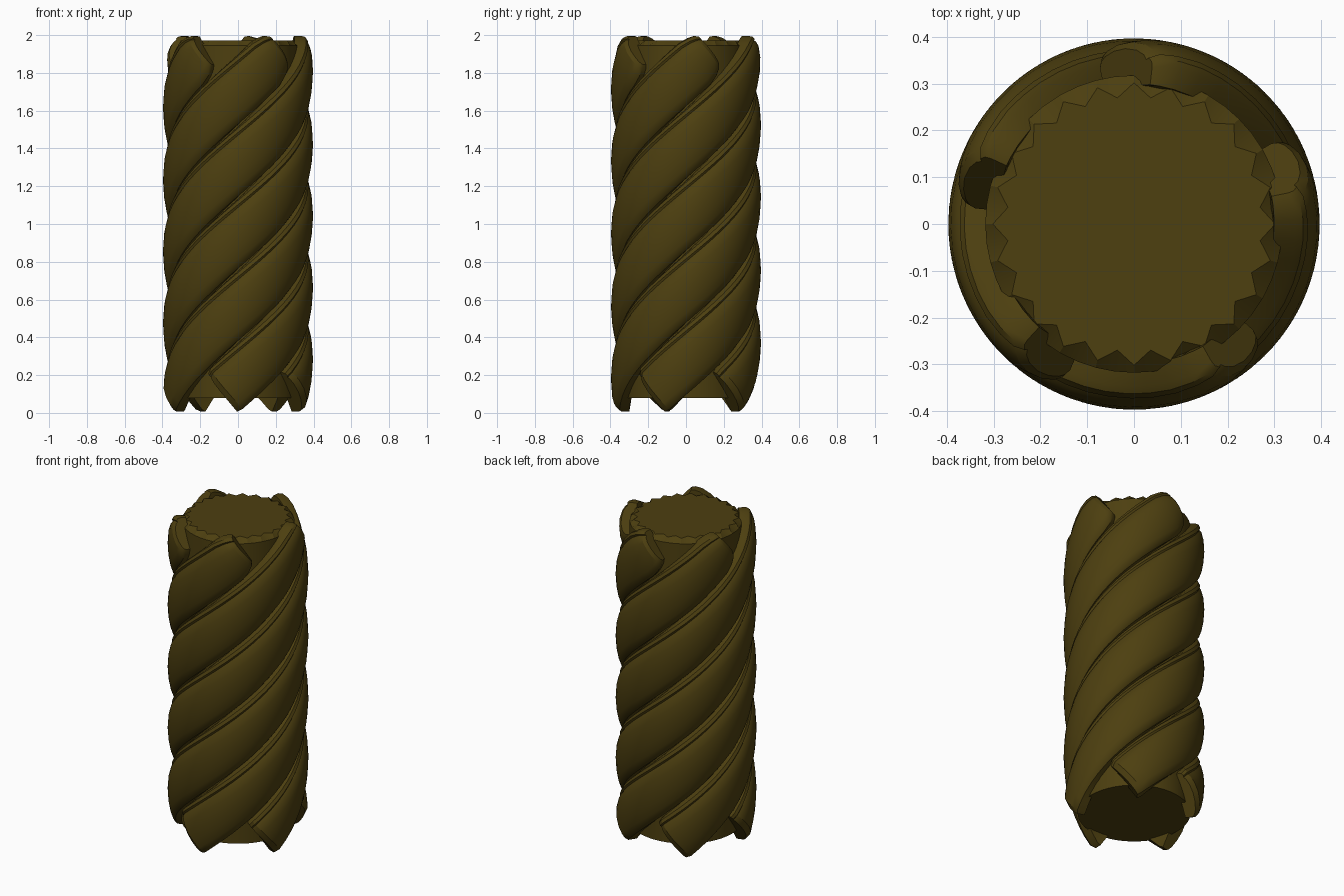
import bpy, bmesh
from math import sin, cos, pi, radians, atan2

if "Cube" in bpy.data.objects:
    bpy.data.objects.remove(bpy.data.objects["Cube"])

mat = bpy.data.materials.new("dark_olive")
mat.diffuse_color = (0.074, 0.050, 0.005, 1)
mat.use_nodes = True
mat.node_tree.nodes["Principled BSDF"].inputs["Base Color"].default_value = mat.diffuse_color

STRANDS, RISE, R = 5, 0.304, 0.37           # count, climb per radian, pitch radius
slope = atan2(RISE, R)
HALF = 0.142                                # half width across a strand

# Strand section: (position across, radius), thin lip then rounded band
section = [(-1.0, 0.30), (-1.0, 0.352), (-0.9, 0.369), (-0.72, 0.381), (-0.4, 0.392), (0.0, 0.397),
           (0.4, 0.392), (0.66, 0.38), (0.76, 0.367), (0.84, 0.373), (0.96, 0.363),
           (1.0, 0.347), (1.0, 0.30)]


def finish(name, bm, angle):
    bmesh.ops.recalc_face_normals(bm, faces=bm.faces)
    me = bpy.data.meshes.new(name)
    bm.to_mesh(me)
    bm.free()
    ob = bpy.data.objects.new(name, me)
    bpy.context.collection.objects.link(ob)
    me.materials.append(mat)
    bpy.ops.object.select_all(action='DESELECT')
    ob.select_set(True)
    bpy.context.view_layer.objects.active = ob
    bpy.ops.object.shade_smooth_by_angle(angle=radians(angle))


def strand(name, turn):
    bm = bmesh.new()
    t0 = HALF * cos(slope) / sin(slope)
    t1 = (1.995 - HALF * 0.7 * cos(slope)) / sin(slope)
    # Stations: (distance along, width scale, thickness scale)
    st = [(t0, 0.94, 0.8), (t0 + 0.03, 1, 1)]
    n = 44
    st += [(t0 + 0.03 + (t1 - 0.11 - t0 - 0.03) * i / n, 1, 1) for i in range(1, n + 1)]
    st += [(t1 - 0.055, 0.92, 0.97), (t1 - 0.018, 0.8, 0.92), (t1, 0.68, 0.78)]
    rings = []
    for t, ws, ts in st:
        ring = []
        for w, r in section:
            w *= HALF * ws
            r = 0.30 + (r - 0.30) * ts
            a = turn + (t * cos(slope) - w * sin(slope)) / R
            z = t * sin(slope) + w * cos(slope)
            ring.append(bm.verts.new((r * cos(a), r * sin(a), z)))
        rings.append(ring)
    k = len(section)
    for a, b in zip(rings, rings[1:]):
        for i in range(k):
            j = (i + 1) % k
            bm.faces.new((a[i], a[j], b[j], b[i]))
    bm.faces.new(rings[0])
    bm.faces.new(rings[-1])
    finish(name, bm, 30)


# Angle offset puts a lower strand tip at the front
tip = (HALF * cos(slope) / sin(slope) * cos(slope) + HALF * sin(slope)) / R
for i in range(STRANDS):
    strand(f"twisted_strand_{i + 1}", -pi / 2 - tip + i * 2 * pi / STRANDS)

# Solid core with a notched upper rim
bm = bmesh.new()
N = 48
loops = []
for r, z, notch in ((0.318, 0.08, 0), (0.318, 1.945, 0), (0.302, 1.972, 0.03)):
    loops.append([bm.verts.new(((r - notch * (i % 2)) * cos(2 * pi * i / N),
                                (r - notch * (i % 2)) * sin(2 * pi * i / N), z)) for i in range(N)])
for a, b in zip(loops, loops[1:]):
    for i in range(N):
        j = (i + 1) % N
        bm.faces.new((a[i], a[j], b[j], b[i]))
for loop, z in ((loops[0], 0.08), (loops[-1], 1.972)):
    c = bm.verts.new((0, 0, z))
    for i in range(N):
        bm.faces.new((loop[i], loop[(i + 1) % N], c))
finish("column_core", bm, 30)
